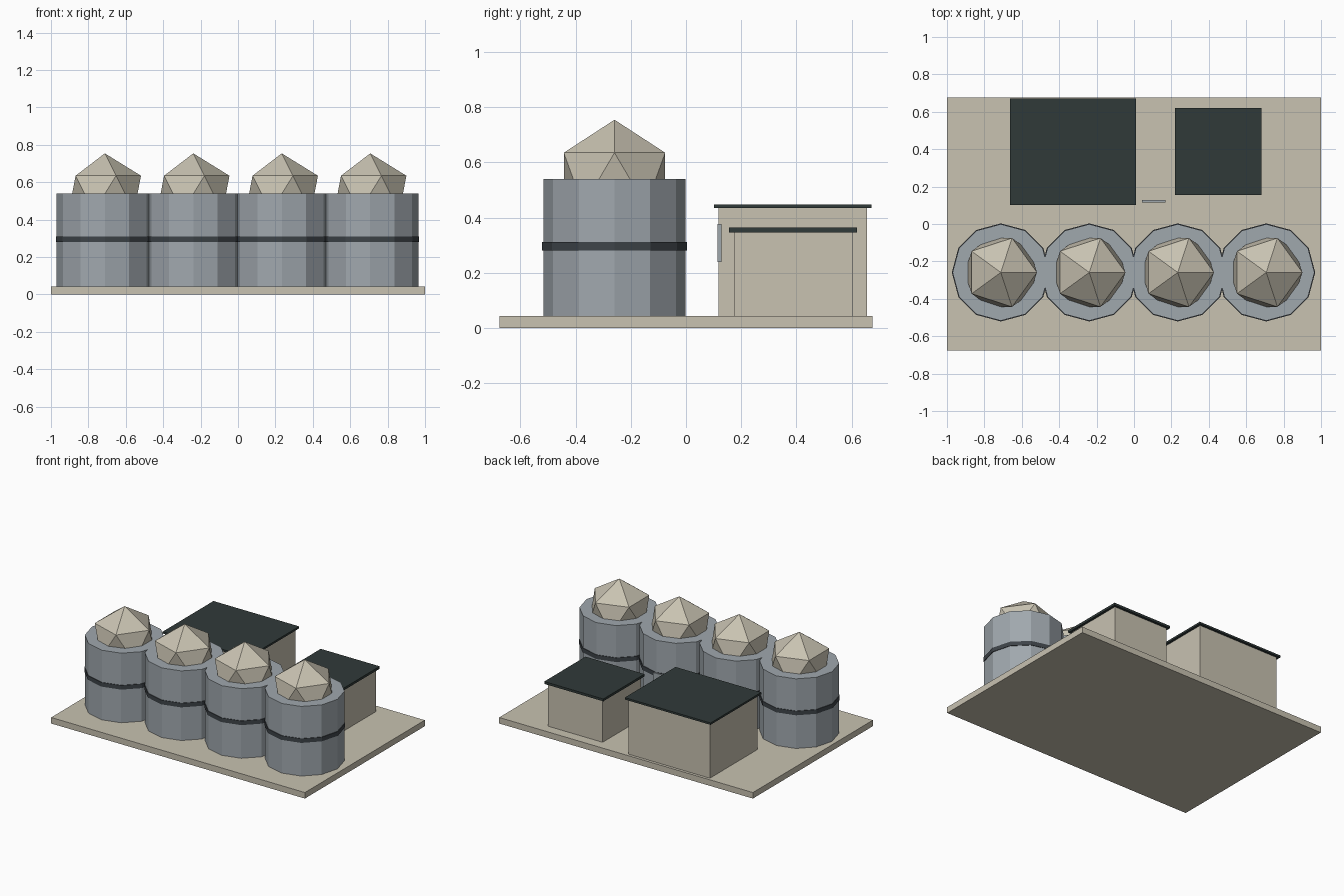
import bpy
import bmesh
from math import radians
from mathutils import Matrix, Vector

if "Cube" in bpy.data.objects:
    bpy.data.objects.remove(bpy.data.objects["Cube"], do_unlink=True)


def material(name, *rgb):
    """Flat colour given as 0-255 sRGB, stored as linear."""
    linear = [((c / 255 + 0.055) / 1.055) ** 2.4 for c in rgb] + [1.0]
    mat = bpy.data.materials.new(name)
    mat.use_nodes = True
    mat.diffuse_color = linear
    node = next(n for n in mat.node_tree.nodes if n.type == "BSDF_PRINCIPLED")
    node.inputs["Base Color"].default_value = linear
    return mat


BEIGE = material("pale_beige", 200, 194, 177)
STEEL = material("blue_grey_steel", 160, 168, 174)
BAND = material("dark_grey_band", 62, 68, 73)
ROOF = material("dark_green_roof", 48, 58, 57)


def finish(bm, name, mat):
    mesh = bpy.data.meshes.new(name)
    bm.to_mesh(mesh)
    bm.free()
    mesh.materials.append(mat)
    obj = bpy.data.objects.new(name, mesh)
    bpy.context.scene.collection.objects.link(obj)
    return obj


def box(name, mat, low, high):
    low, high = Vector(low), Vector(high)
    bm = bmesh.new()
    bmesh.ops.create_cube(bm, size=1, matrix=Matrix.Translation((low + high) / 2)
                          @ Matrix.Diagonal((*(high - low), 1)))
    return finish(bm, name, mat)


def drum(name, mat, x, y, radius, z0, z1):
    """Twelve-sided upright drum with a corner facing each axis."""
    bm = bmesh.new()
    bmesh.ops.create_cone(bm, cap_ends=True, segments=12, radius1=radius,
                          radius2=radius, depth=z1 - z0,
                          matrix=Matrix.Translation((x, y, (z0 + z1) / 2))
                          @ Matrix.Rotation(radians(90), 4, "Z"))
    return finish(bm, name, mat)


def heap(name, mat, x, y, z, radius):
    """Faceted mound, sunk to its middle in the drum."""
    bm = bmesh.new()
    bmesh.ops.create_icosphere(bm, subdivisions=1, radius=radius,
                               matrix=Matrix.Translation((x, y, z)))
    return finish(bm, name, mat)


def shed(name, x0, x1, y0, y1, top, roof_top, overhang=0.017):
    box(name + "_walls", BEIGE, (x0, y0, GROUND), (x1, y1, top))
    box(name + "_roof", ROOF, (x0 - overhang, y0 - overhang, top),
        (x1 + overhang, y1 + overhang, roof_top))


# Ground slab
GROUND = 0.043
box("ground_slab", BEIGE, (-1, -0.675, 0), (1, 0.675, GROUND))

# Row of four storage drums, each with a band and a mound on top
for i in range(4):
    x, y = -0.712 + 0.473 * i, -0.259
    drum(f"silo_{i + 1}", STEEL, x, y, 0.258, GROUND, 0.539)
    drum(f"silo_band_{i + 1}", BAND, x, y, 0.262, 0.281, 0.311)
    heap(f"silo_cap_{i + 1}", BEIGE, x, y, 0.538, 0.216)

# Two flat-roofed sheds behind the drums
shed("large_shed", -0.647, -0.005, 0.118, 0.655, 0.434, 0.448)
shed("small_shed", 0.235, 0.666, 0.173, 0.603, 0.346, 0.363)

# Thin sign panel beside the large shed
box("sign_panel", STEEL, (0.043, 0.115, 0.238), (0.169, 0.128, 0.377))
